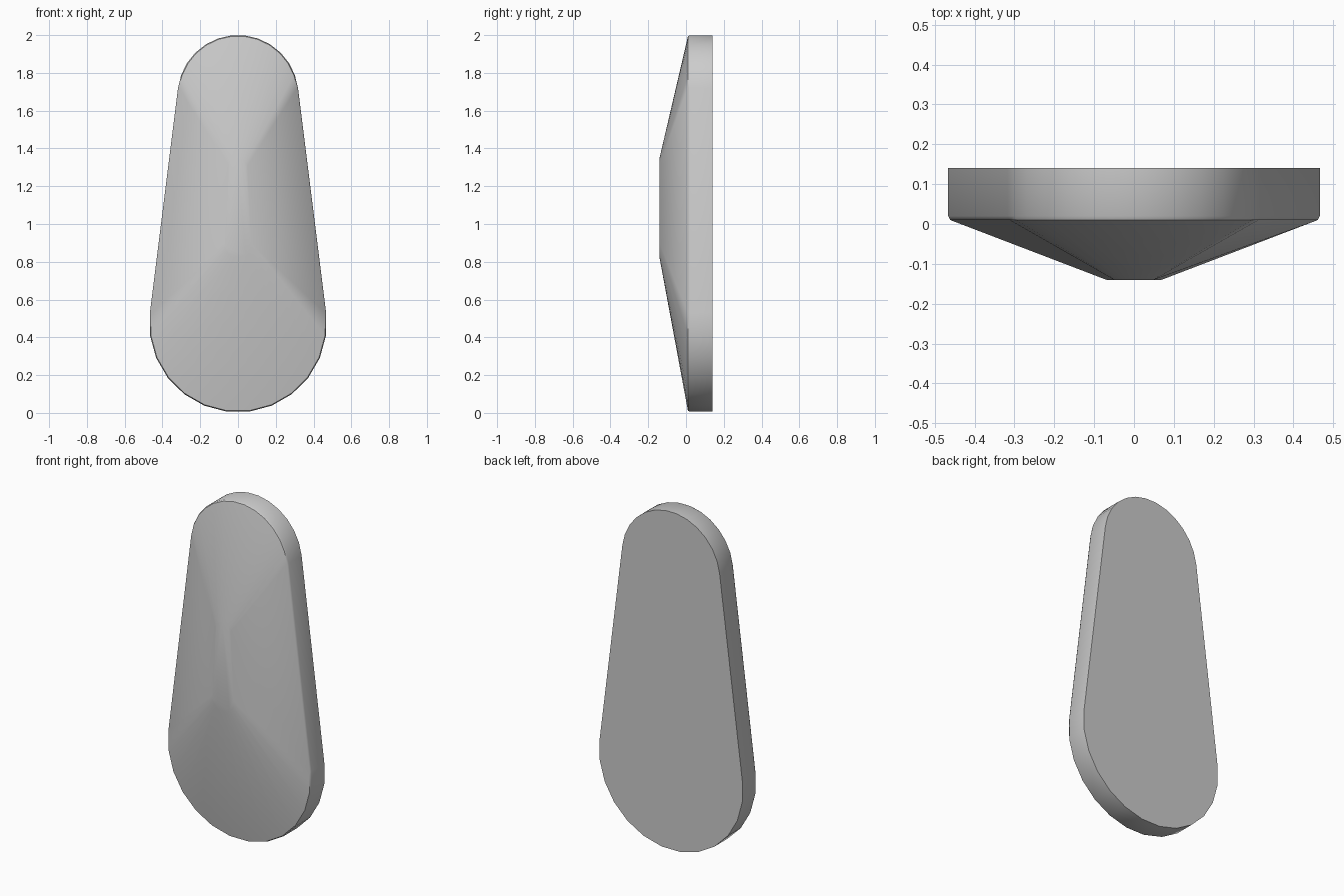
import bpy, bmesh
from math import radians, sin, cos, pi, asin

if "Cube" in bpy.data.objects:
    bpy.data.objects.remove(bpy.data.objects["Cube"], do_unlink=True)

TILT = asin(0.15 / 1.21)      # lean of the straight sides
ARC_STEPS = 13


def outline(top_z, top_r, low_z, low_r):
    """Tapered rounded outline: a small arc on top, a large arc below."""
    points = []
    for z, r, start, sweep in ((top_z, top_r, TILT, pi - 2 * TILT),
                               (low_z, low_r, pi - TILT, pi + 2 * TILT)):
        for i in range(ARC_STEPS + 1):
            a = start + sweep * i / ARC_STEPS
            points.append((r * cos(a), z + r * sin(a)))
    return points


# Plain grey body colour
grey = bpy.data.materials.new("plain_grey")
grey.use_nodes = True
colour = (0.6, 0.6, 0.6, 1)
grey.diffuse_color = colour
grey.node_tree.nodes["Principled BSDF"].inputs["Base Color"].default_value = colour

# Rings from the flat back, over the softened rim, to the raised front
bm = bmesh.new()
rings = []
for y, shape in ((0.14, (1.68, 0.32, 0.473, 0.47)),
                 (0.02, (1.68, 0.32, 0.473, 0.47)),
                 (0.01, (1.68, 0.315, 0.473, 0.465)),
                 (-0.14, (1.30, 0.05, 0.89, 0.07))):
    rings.append([bm.verts.new((x, y, z)) for x, z in outline(*shape)])
for a, b in zip(rings, rings[1:]):
    n = len(a)
    for i in range(n):
        j = (i + 1) % n
        bm.faces.new((a[i], a[j], b[j], b[i]))
bm.faces.new(rings[0])
bm.faces.new(rings[-1])
bmesh.ops.recalc_face_normals(bm, faces=bm.faces)

mesh = bpy.data.meshes.new("tapered_cap")
bm.to_mesh(mesh)
bm.free()
mesh.materials.append(grey)
cap = bpy.data.objects.new("tapered_cap", mesh)
bpy.context.collection.objects.link(cap)
bpy.context.view_layer.objects.active = cap
cap.select_set(True)
bpy.ops.object.shade_smooth_by_angle(angle=radians(40))
